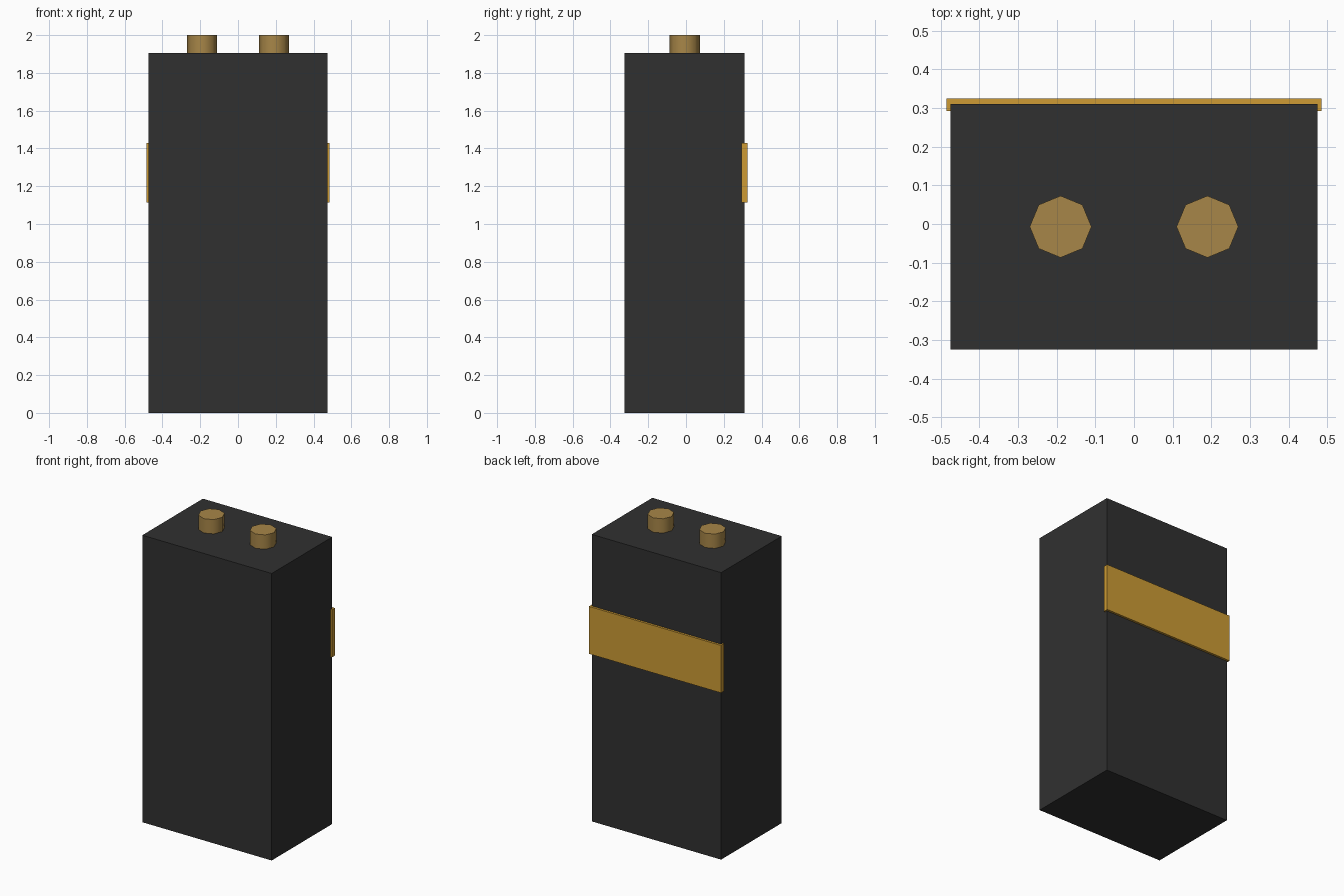
import bpy
from math import radians

cube = bpy.data.objects.get("Cube")
if cube:
    bpy.data.objects.remove(cube, do_unlink=True)


def material(name, r, g, b):
    mat = bpy.data.materials.new(name)
    mat.use_nodes = True
    mat.diffuse_color = (r, g, b, 1)
    mat.node_tree.nodes["Principled BSDF"].inputs["Base Color"].default_value = (r, g, b, 1)
    return mat


def box(name, mat, low, high):
    center = [(a + b) / 2 for a, b in zip(low, high)]
    bpy.ops.mesh.primitive_cube_add(size=1, location=center)
    obj = bpy.context.object
    obj.name = name
    obj.scale = [b - a for a, b in zip(low, high)]
    bpy.ops.object.transform_apply(location=False, rotation=False, scale=True)
    obj.data.materials.append(mat)
    return obj


charcoal = material("charcoal casing", 0.03, 0.03, 0.03)
gold = material("gold band", 0.61, 0.33, 0.035)
brass = material("dull brass", 0.39, 0.24, 0.065)

# Casing and the band wrapped around its back
TOP = 1.905
box("casing", charcoal, (-0.475, -0.325, 0), (0.475, 0.31, TOP))
box("back_band", gold, (-0.485, 0.293, 1.115), (0.485, 0.325, 1.43))

# Pair of eight-sided terminals, softly shaded around the sides
for side, x in (("right", -0.19), ("left", 0.19)):
    bpy.ops.mesh.primitive_cylinder_add(
        vertices=8, radius=0.08, depth=2 - TOP, location=(x, -0.007, (2 + TOP) / 2))
    terminal = bpy.context.object
    terminal.name = side + "_terminal"
    terminal.data.materials.append(brass)
    bpy.ops.object.shade_smooth_by_angle(angle=radians(60))
